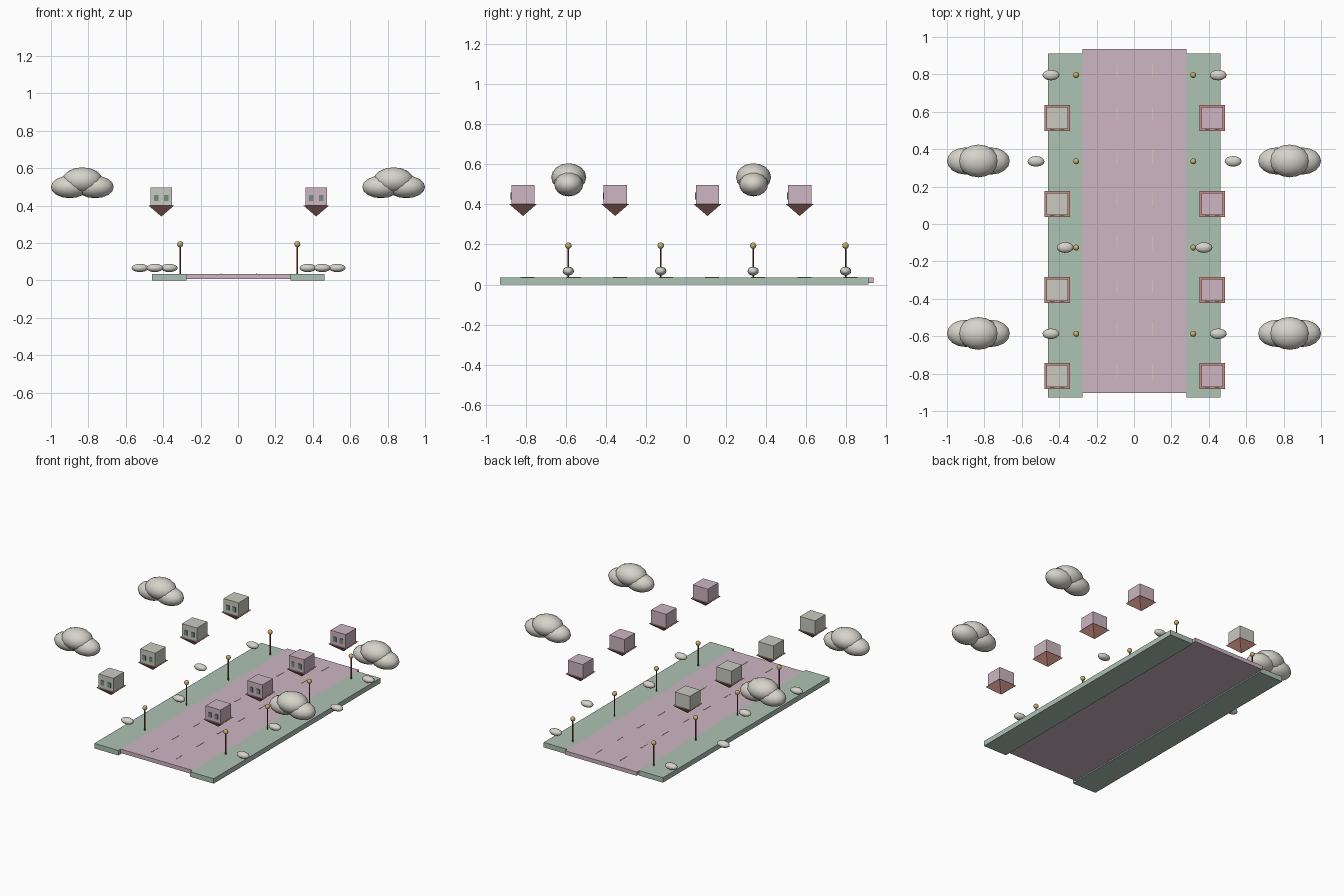
import bpy, bmesh, math
from mathutils import Matrix, Vector

if "Cube" in bpy.data.objects:
    bpy.data.objects.remove(bpy.data.objects["Cube"])


def material(name, r, g, b):
    def lin(c):
        c /= 255
        return c / 12.92 if c < 0.04045 else ((c + 0.055) / 1.055) ** 2.4
    m = bpy.data.materials.new(name)
    m.diffuse_color = (lin(r), lin(g), lin(b), 1)
    m.use_nodes = True
    m.node_tree.nodes["Principled BSDF"].inputs["Base Color"].default_value = m.diffuse_color
    return m


PINK = material("dusty pink", 205, 182, 194)
GREEN = material("sage green", 174, 194, 181)
GREY = material("warm grey", 202, 202, 192)
CLOUD = material("cloud white", 214, 211, 202)
ROOF = material("roof terracotta", 202, 143, 132)
POLE = material("pole brown", 118, 72, 62)
BULB = material("lamp gold", 200, 176, 112)
GLASS = material("window green", 112, 142, 128)
CREAM = material("line cream", 208, 204, 180)


def finish(name, bm, mat, smooth=False):
    for f in bm.faces:
        f.smooth = smooth
    me = bpy.data.meshes.new(name)
    bm.to_mesh(me)
    bm.free()
    me.materials.append(mat)
    ob = bpy.data.objects.new(name, me)
    bpy.context.collection.objects.link(ob)
    return ob


def add_box(bm, x0, x1, y0, y1, z0, z1):
    mid = Vector((x0 + x1, y0 + y1, z0 + z1)) / 2
    size = Vector((x1 - x0, y1 - y0, z1 - z0))
    bmesh.ops.create_cube(bm, size=1, matrix=Matrix.LocRotScale(mid, None, size))


def box(name, mat, *bounds):
    bm = bmesh.new()
    add_box(bm, *bounds)
    return finish(name, bm, mat)


def ellipsoid(name, mat, loc, radii, segs=16, rings=8):
    bm = bmesh.new()
    bmesh.ops.create_uvsphere(bm, u_segments=segs, v_segments=rings, radius=1,
                              matrix=Matrix.LocRotScale(Vector(loc), None, Vector(radii)))
    return finish(name, bm, mat, True)


# Road and grass strips
TOP = 0.035
box("road", PINK, -0.275, 0.28, -0.903, 0.936, 0.008, TOP)
box("grass_left", GREEN, -0.46, -0.275, -0.928, 0.911, 0, TOP)
box("grass_right", GREEN, 0.28, 0.462, -0.928, 0.911, 0, TOP)

# Dashed lane lines
bm = bmesh.new()
for x in (-0.09, 0.098):
    for i in range(8):
        y = -0.79 + i * 0.23
        add_box(bm, x - 0.003, x + 0.003, y - 0.035, y + 0.035, TOP - 0.002, TOP + 0.002)
finish("lane_dashes", bm, CREAM)


def house(cx, cy, wall):
    # Upside-down house: body above a pyramid roof that points down
    h = 0.058
    box("house_body", wall, cx - h, cx + h, cy - h, cy + h, 0.40, 0.496)
    bm = bmesh.new()
    bmesh.ops.create_cone(bm, cap_ends=True, segments=4, radius1=0, radius2=0.0685 * math.sqrt(2),
                          depth=0.059, matrix=Matrix.Translation((cx, cy, 0.3715))
                          @ Matrix.Rotation(math.pi / 4, 4, 'Z'))
    bmesh.ops.remove_doubles(bm, verts=bm.verts, dist=1e-5)
    finish("house_roof", bm, ROOF)
    bm = bmesh.new()
    for dx in (-0.026, 0.026):
        add_box(bm, cx + dx - 0.012, cx + dx + 0.012, cy - h - 0.004, cy - h + 0.002, 0.425, 0.458)
    finish("house_windows", bm, GLASS)


def cloud(cx, cy):
    ellipsoid("cloud_centre", CLOUD, (cx, cy, 0.535), (0.108, 0.0875, 0.07))
    for dx in (-0.068, 0.068):
        ellipsoid("cloud_side", CLOUD, (cx + dx, cy, 0.50), (0.1, 0.0725, 0.06))


def lamp(cx, cy):
    bm = bmesh.new()
    bmesh.ops.create_cone(bm, cap_ends=True, segments=8, radius1=0.004, radius2=0.004,
                          depth=0.16, matrix=Matrix.Translation((cx, cy, TOP + 0.078)))
    finish("lamp_pole", bm, POLE)
    ellipsoid("lamp_bulb", BULB, (cx, cy, 0.194), (0.016,) * 3, 12, 8)


# Repeat everything on both sides; the layout is shifted slightly to +x
for side, wall in ((-1, GREY), (1, PINK)):
    for i in range(4):
        house(0.004 + side * 0.414, -0.813 + i * 0.46, wall)
        y = -0.587 + i * 0.461
        lamp(0.004 + side * 0.313, y)
        bush_x = (0.447, 0.371, 0.527, 0.447)[i]
        ellipsoid("bush", CLOUD, (0.003 + side * bush_x, y, 0.067), (0.045, 0.028, 0.022))
    for y in (-0.585, 0.337):
        cloud(side * 0.832, y)
